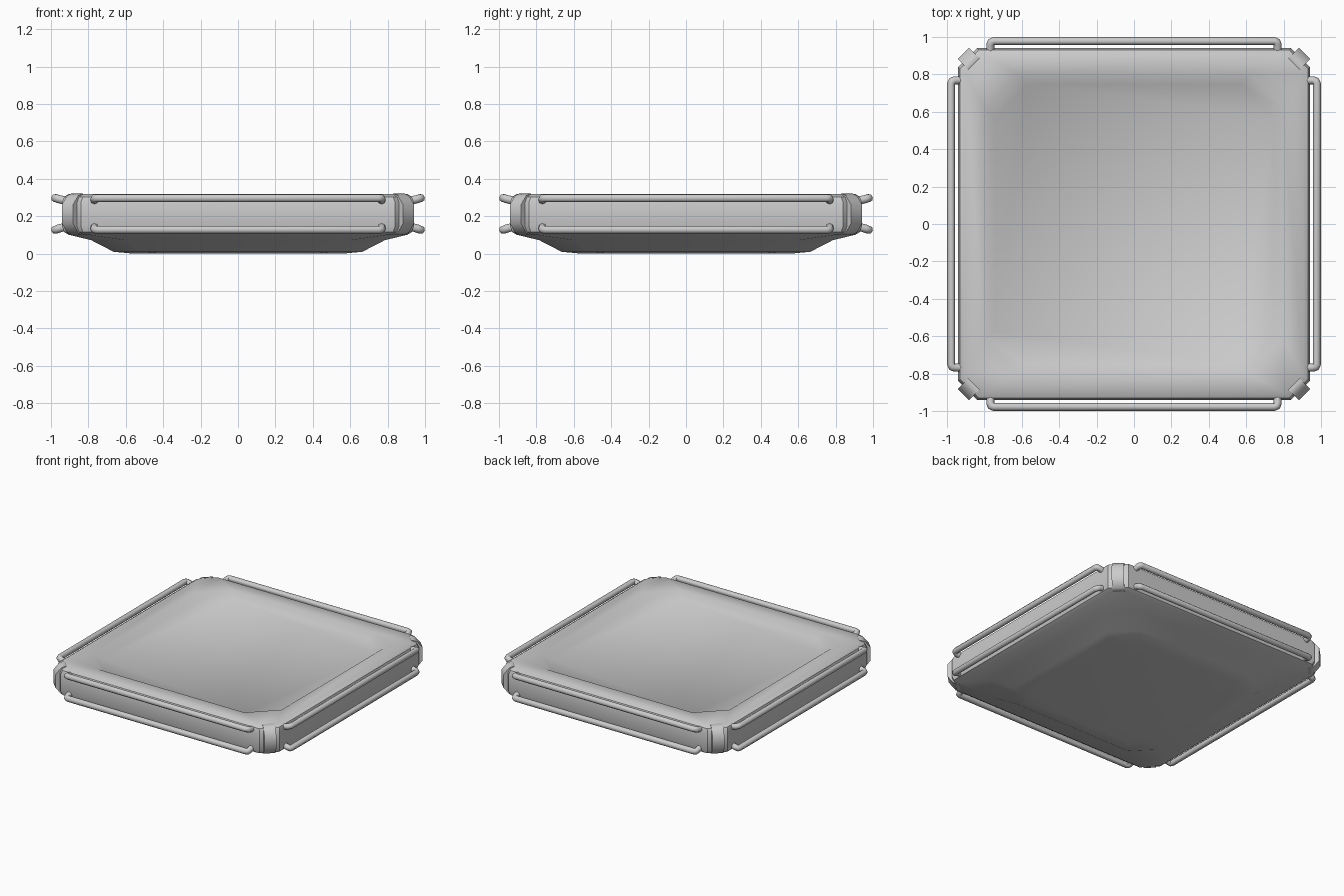
import bpy, bmesh, math
from mathutils import Matrix, Vector

if "Cube" in bpy.data.objects:
    bpy.data.objects.remove(bpy.data.objects["Cube"])


def finish(name, bm, angle=40):
    bmesh.ops.recalc_face_normals(bm, faces=bm.faces)
    me = bpy.data.meshes.new(name)
    bm.to_mesh(me)
    bm.free()
    ob = bpy.data.objects.new(name, me)
    bpy.context.collection.objects.link(ob)
    bpy.ops.object.select_all(action='DESELECT')
    ob.select_set(True)
    bpy.context.view_layer.objects.active = ob
    bpy.ops.object.shade_smooth_by_angle(angle=math.radians(angle))
    return ob


def octagon(bm, h, c, z):
    # square of half width h with corners cut by c
    k = h - c
    pts = [(h, -k), (h, k), (k, h), (-k, h), (-h, k), (-h, -k), (-k, -h), (k, -h)]
    return [bm.verts.new((x, y, z)) for x, y in pts]


# Panel body: stacked octagons from the underside up and into the top recess
sections = [
    (0.56, 0.15, 0.0), (0.665, 0.16, 0.01), (0.785, 0.18, 0.072),
    (0.905, 0.10, 0.101), (0.93, 0.10, 0.116), (0.94, 0.10, 0.145),
    (0.94, 0.10, 0.275), (0.93, 0.10, 0.303), (0.905, 0.10, 0.32),
    (0.798, 0.185, 0.318), (0.747, 0.175, 0.277),
]
bm = bmesh.new()
rings = [octagon(bm, *s) for s in sections]
for a, b in zip(rings, rings[1:]):
    for i in range(8):
        j = (i + 1) % 8
        bm.faces.new((a[i], a[j], b[j], b[i]))
bm.faces.new(rings[0])
bm.faces.new(rings[-1])
finish("panel_body", bm, 36)


# Handrails: bent tubes on every side, upper and lower
def rail(name, z_in, z_out, turn):
    cu = bpy.data.curves.new(name, 'CURVE')
    cu.dimensions = '3D'
    cu.bevel_depth = 0.022
    cu.bevel_resolution = 2
    cu.use_fill_caps = True
    x, y, r = 0.768, 0.978, 0.018
    zm = z_out + (z_in - z_out) * 0.3
    half = [(x, -0.91, z_in), (x, -y + r, zm), (x - 0.005, -y + 0.005, z_out), (x - r, -y, z_out)]
    pts = [(-p[0], p[1], p[2]) for p in half] + half[::-1]
    sp = cu.splines.new('POLY')
    sp.points.add(len(pts) - 1)
    rot = Matrix.Rotation(turn, 3, 'Z')
    for p, co in zip(sp.points, pts):
        p.co = (*(rot @ Vector(co)), 1)
    tmp = bpy.data.objects.new(name, cu)
    bpy.context.collection.objects.link(tmp)
    bm = bmesh.new()
    bm.from_mesh(tmp.to_mesh())
    tmp.to_mesh_clear()
    bpy.data.objects.remove(tmp)
    finish(name, bm, 50)


for i, side in enumerate(("front", "right", "back", "left")):
    rail(f"{side}_upper_rail", 0.28, 0.297, i * math.pi / 2)
    rail(f"{side}_lower_rail", 0.147, 0.128, i * math.pi / 2)


# Corner clips: profile in (distance outward, z), extruded across the cut corner
clip = [(1.20, 0.31), (1.215, 0.322), (1.25, 0.31), (1.29, 0.262),
        (1.29, 0.162), (1.25, 0.112), (1.215, 0.10), (1.20, 0.11)]
for i, corner in enumerate(("back_right", "back_left", "front_left", "front_right")):
    bm = bmesh.new()
    a = [bm.verts.new((d, -0.042, z)) for d, z in clip]
    b = [bm.verts.new((d, 0.042, z)) for d, z in clip]
    n = len(clip)
    for k in range(n):
        m = (k + 1) % n
        bm.faces.new((a[k], a[m], b[m], b[k]))
    bm.faces.new(a)
    bm.faces.new(b)
    bm.transform(Matrix.Rotation(math.pi / 4 + i * math.pi / 2, 4, 'Z'))
    finish(f"{corner}_corner_clip", bm, 60)
